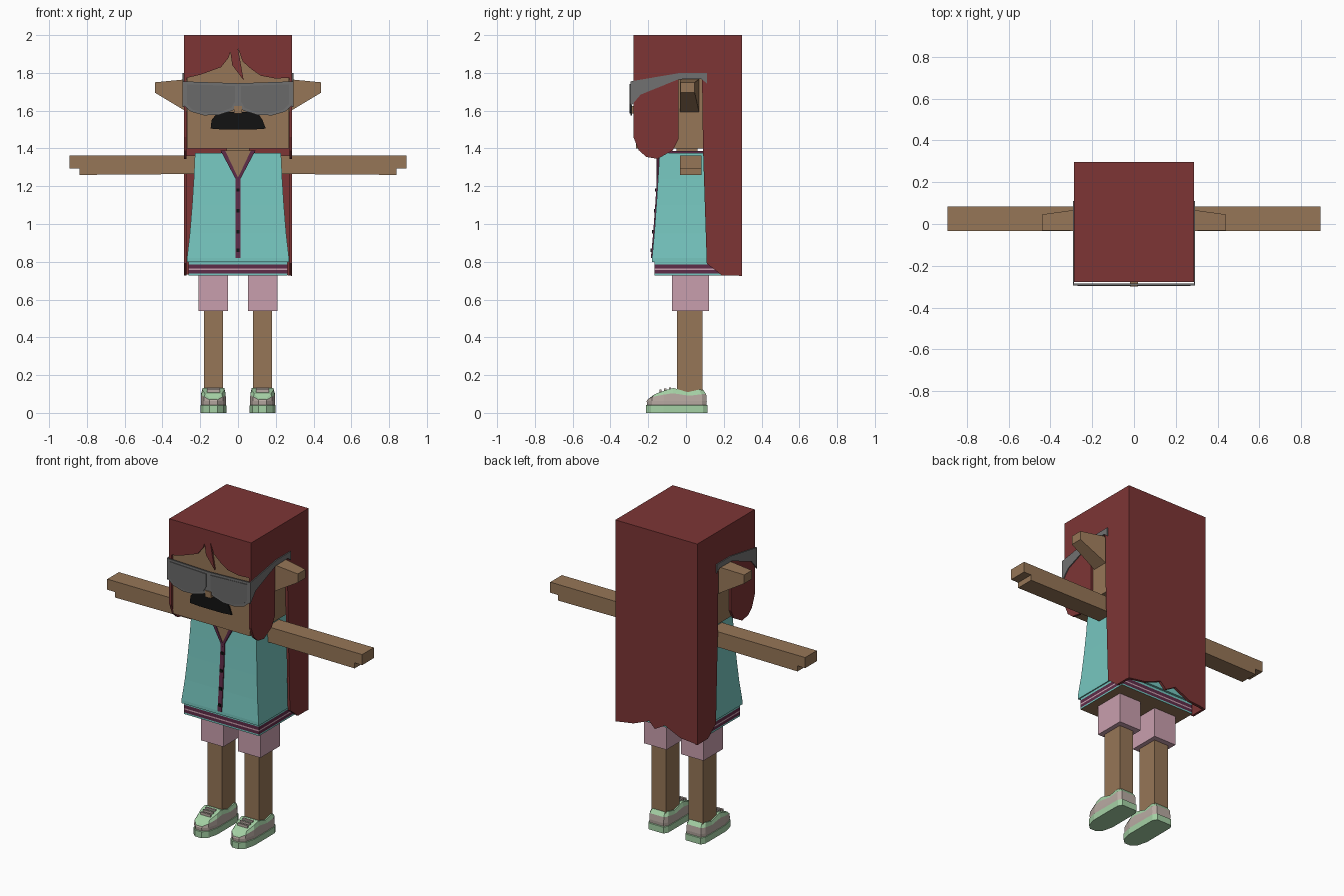
import bpy, bmesh

if "Cube" in bpy.data.objects:
    bpy.data.objects.remove(bpy.data.objects["Cube"], do_unlink=True)


def material(name, hexcode):
    lin = []
    for i in (0, 2, 4):
        c = int(hexcode[i:i + 2], 16) / 255
        lin.append(c / 12.92 if c < 0.04 else ((c + 0.055) / 1.055) ** 2.4)
    m = bpy.data.materials.new(name)
    m.use_nodes = True
    m.diffuse_color = (*lin, 1)
    m.node_tree.nodes["Principled BSDF"].inputs["Base Color"].default_value = (*lin, 1)
    return m


SKIN = material("tan skin", "967657")
HAIR = material("dark red hair", "7d3535")
AQUA = material("aqua cloth", "76c6bf")
MAROON = material("maroon trim", "5e2c48")
PINK = material("pink cloth", "c99fae")
MINT = material("mint shoe", "a5d1a5")
STONE = material("stone shoe", "b9aba3")
LENS = material("grey lens", "6a6a6a")
FRAME = material("grey frame", "717171")
BLACK = material("black", "121212")


def finish(name, bm, mats):
    bmesh.ops.recalc_face_normals(bm, faces=bm.faces)
    mesh = bpy.data.meshes.new(name)
    bm.to_mesh(mesh)
    bm.free()
    for m in mats:
        mesh.materials.append(m)
    ob = bpy.data.objects.new(name, mesh)
    bpy.context.collection.objects.link(ob)
    return ob


def prism(name, mat, axis, pts, a, b):
    """Extrude a flat outline along one axis, from a to b."""
    place = {"x": lambda p, t: (t, p[0], p[1]),
             "y": lambda p, t: (p[0], t, p[1]),
             "z": lambda p, t: (p[0], p[1], t)}[axis]
    bm = bmesh.new()
    lo = [bm.verts.new(place(p, a)) for p in pts]
    hi = [bm.verts.new(place(p, b)) for p in pts]
    bm.faces.new(lo)
    bm.faces.new(hi)
    for i in range(len(pts)):
        j = (i + 1) % len(pts)
        bm.faces.new((lo[i], lo[j], hi[j], hi[i]))
    return finish(name, bm, [mat])


def box(name, mat, x, y, z):
    outline = [(x[0], y[0]), (x[1], y[0]), (x[1], y[1]), (x[0], y[1])]
    return prism(name, mat, "z", outline, *z)


def loft(name, rings, bands, bottom, top):
    """Skin a stack of symmetric rings, with one material per band."""
    mats = list(dict.fromkeys([*bands, bottom, top]))
    bm = bmesh.new()
    rows = [[bm.verts.new(p) for p in r] for r in rings]
    n = len(rows[0])
    for k, band in enumerate(bands):
        for i in range(n):
            j = (i + 1) % n
            f = bm.faces.new((rows[k][i], rows[k][j], rows[k + 1][j], rows[k + 1][i]))
            f.material_index = mats.index(band)
    for row, m in ((rows[0], bottom), (rows[-1], top)):
        for i in range(n // 2 - 1):
            f = bm.faces.new((row[i], row[i + 1], row[n - 2 - i], row[n - 1 - i]))
            f.material_index = mats.index(m)
    return finish(name, bm, mats)


def rect(hx, y0, y1, z):
    return [(hx, y0, z), (hx, y1, z), (-hx, y1, z), (-hx, y0, z)]


def mirrored(pts, s):
    return [(s * x, z) for x, z in pts]


# Head and hair
box("head", SKIN, (-.27, .27), (-.266, .278), (1.4, 1.98))
box("neck", SKIN, (-.06, .06), (-.05, .06), (1.3, 1.41))
box("hair_top", HAIR, (-.287, .287), (-.278, .297), (1.975, 2))
fringe = [(-.287, 1.77), (-.2, 1.79), (-.09, 1.83), (-.05, 1.88), (-.04, 1.91),
          (-.03, 1.84), (.03, 1.76), (0, 1.93), (.025, 1.86), (.07, 1.82),
          (.12, 1.785), (.2, 1.77), (.287, 1.775)]
prism("hair_fringe", HAIR, "y", [(-.287, 2), *fringe, (.287, 2)], -.278, -.267)
back_hem = [(.287, .725), (.16, .745), (.05, .79), (.01, .75), (-.06, .79),
            (-.17, .74), (-.287, .73)]
prism("hair_back", HAIR, "y", [(.287, 2), *back_hem, (-.287, 2)], .28, .297)
side_hair = [(-.278, 2), (-.278, 1.46), (-.25, 1.39), (-.21, 1.355), (-.15, 1.345),
             (-.07, 1.39), (-.04, 1.45), (-.04, 1.77), (.085, 1.77), (.09, 1.4),
             (.11, .79), (.15, .76), (.19, .727), (.297, .727), (.297, 2)]

# Face
box("nose", SKIN, (-.02, .02), (-.3, -.26), (1.585, 1.625))
prism("moustache", BLACK, "y",
      [(-.145, 1.505), (-.14, 1.55), (-.11, 1.588), (-.05, 1.592), (.05, 1.592),
       (.105, 1.588), (.13, 1.55), (.147, 1.505), (.08, 1.5), (-.08, 1.5)], -.275, -.26)

# Glasses
half_rim = [(.29, 1.755), (.29, 1.63), (.25, 1.595), (.18, 1.575), (.1, 1.578),
            (.03, 1.6)]
prism("glasses_frame", FRAME, "y",
      half_rim + [(0, 1.625)] + mirrored(half_rim, -1)[::-1] + [(0, 1.745)],
      -.294, -.286)
lens = [(.27, 1.74), (.27, 1.635), (.24, 1.605), (.175, 1.588), (.1, 1.59),
        (.035, 1.615), (.015, 1.65), (.015, 1.73)]
temple = [(-.294, 1.755), (-.03, 1.8), (.11, 1.8), (.11, 1.745), (.08, 1.768),
          (-.04, 1.766), (-.24, 1.685), (-.27, 1.65), (-.294, 1.62)]

# Vest, with a flared hem
vest = [(1.375, .228, -.14), (1.24, .234, -.148), (1.1, .243, -.157),
        (.95, .255, -.168), (.82, .27, -.18), (.8, .27, -.18)]
loft("vest", [rect(hx, y, .04 - y, z) for z, hx, y in vest],
     [AQUA] * (len(vest) - 1), AQUA, AQUA)
stripe_z = [.728, .738, .757, .765, .786, .81]
loft("waistband", [rect(.263, -.166, .206, z) for z in stripe_z],
     [AQUA, MAROON, PINK, MAROON, AQUA], SKIN, AQUA)

# Neckline, placket and buttons
prism("neckline_skin", SKIN, "y", [(0, 1.235), (.072, 1.388), (-.072, 1.388)],
      -.153, -.1)
box("collar_back", MAROON, (-.09, .09), (-.1, .1), (1.365, 1.386))
front = [(y - .006, z) for z, hx, y in vest[1:5]]
prism("placket", MAROON, "x", front + [(-.13, .82), (-.13, 1.24)], -.014, .014)
for i, (z, y) in enumerate([(1.18, -.158), (1.07, -.165), (.96, -.174), (.86, -.183)]):
    box(f"button_{i + 1}", BLACK, (-.009, .009), (y - .005, y + .01), (z - .009, z + .009))

# Shoe outline: right half from toe to heel, then mirrored back
half_sole = [(.022, -.213), (.052, -.185), (.068, -.12), (.068, -.07), (.068, .02),
             (.067, .09), (.052, .115)]
sole = half_sole + [(-x, y) for x, y in half_sole[::-1]]
half_top = [.075, .1, .12, .132, .11, .123, .125]
shoe_top = half_top + half_top[::-1]


def shoe_ring(cx, scale, z=None, lift=1.0):
    return [(cx + x * scale, -.05 + (y + .05) * scale,
             z if z is not None else .062 + (top - .062) * lift)
            for (x, y), top in zip(sole, shoe_top)]


# Paired parts
for side, s in (("left", 1), ("right", -1)):
    prism(f"{side}_side_hair", HAIR, "x", side_hair, s * .272, s * .287)
    prism(f"{side}_temple", FRAME, "x", temple, s * .287, s * .293)
    prism(f"{side}_lens", LENS, "y", mirrored(lens, s), -.298, -.29)
    prism(f"{side}_collar", MAROON, "y",
          mirrored([(0, 1.215), (0, 1.245), (.068, 1.388), (.092, 1.388)], s), -.157, -.13)

    # Ear: a wedge that narrows outwards
    ear = [[(s * x, y0, z0), (s * x, y1, z0), (s * x, y1, z1), (s * x, y0, z1)]
           for x, y0, y1, z0, z1 in ((.265, -.033, .07, 1.59, 1.767),
                                     (.44, -.03, .046, 1.695, 1.75))]
    loft(f"{side}_ear", ear, [SKIN], SKIN, SKIN)

    # Arm and stepped hand in one outline
    prism(f"{side}_arm", SKIN, "y",
          mirrored([(.2, 1.265), (.84, 1.26), (.84, 1.295), (.893, 1.295),
                    (.893, 1.362), (.2, 1.362)], s), -.033, .083)

    cx = s * .13
    box(f"{side}_leg", SKIN, (cx - .05, cx + .05), (-.048, .088), (.09, .56))
    box(f"{side}_shorts", PINK, (cx - .078, cx + .078), (-.073, .122), (.54, .75))

    rings = [shoe_ring(cx, 1, 0), shoe_ring(cx, 1, .04), shoe_ring(cx, .96, .042),
             shoe_ring(cx, .97, .062), shoe_ring(cx, .95, lift=.6),
             shoe_ring(cx, .84)]
    loft(f"{side}_shoe", rings, [MINT, MINT, STONE, STONE, MINT], MINT, MINT)
    for i, (y, z) in enumerate([(-.085, .128), (-.11, .123), (-.135, .117)]):
        box(f"{side}_lace_{i + 1}", STONE, (cx - .035, cx + .035),
            (y - .006, y + .006), (z - .015, z + .007))
